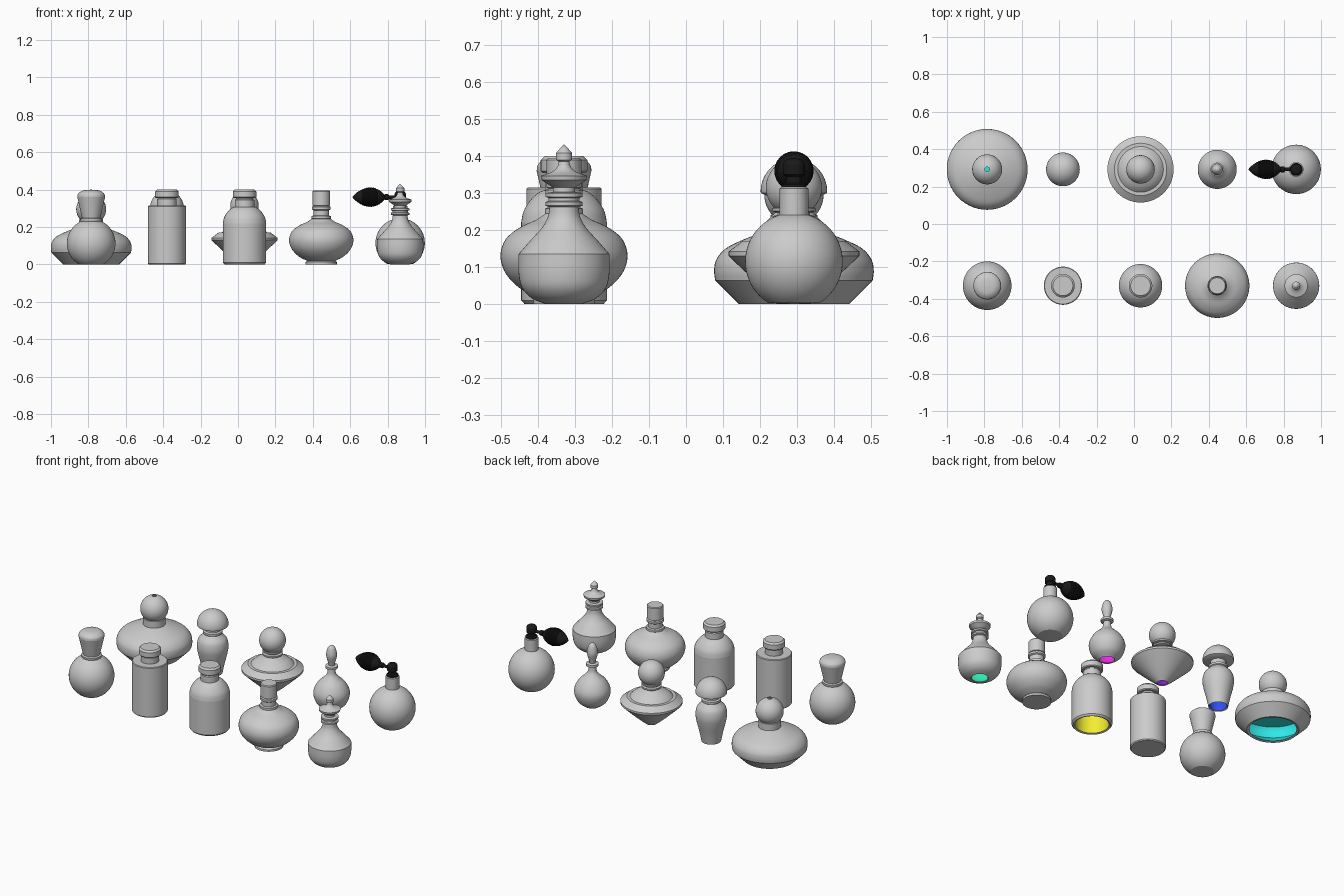
import bpy, bmesh, math
from math import sin, cos, pi, radians

SEG = 56


def material(name, col):
    m = bpy.data.materials.new(name)
    m.diffuse_color = (*col, 1)
    return m


def smooth(pts, n=5):
    # Catmull-Rom through the profile points
    out = []
    for i in range(len(pts) - 1):
        p0, p1 = pts[max(i - 1, 0)], pts[i]
        p2, p3 = pts[i + 1], pts[min(i + 2, len(pts) - 1)]
        for k in range(n):
            t = k / n
            out.append(tuple(max(0, 0.5 * (2 * b + (c - a) * t + (2 * a - 5 * b + 4 * c - d) * t * t
                                           + (3 * b - a - 3 * c + d) * t ** 3))
                             for a, b, c, d in zip(p0, p1, p2, p3)))
    return out + [pts[-1]]


def arc(r, zc, a0, a1, n=20):
    # part of a circle, angles measured from the equator
    return [(max(0, r * cos(radians(a0 + (a1 - a0) * i / n))),
             zc + r * sin(radians(a0 + (a1 - a0) * i / n))) for i in range(n + 1)]


def lathe(name, pts, at, z=0, mat=None, rot=(0, 0, 0)):
    bm = bmesh.new()
    rings = []
    for r, h in pts:
        if r < 1e-4:
            rings.append([bm.verts.new((0, 0, h))])
        else:
            rings.append([bm.verts.new((r * cos(2 * pi * k / SEG), r * sin(2 * pi * k / SEG), h))
                          for k in range(SEG)])
    for a, b in zip(rings, rings[1:]):
        for k in range(SEG):
            j = (k + 1) % SEG
            if len(a) == 1 and len(b) == 1:
                continue
            if len(a) == 1:
                bm.faces.new((a[0], b[j], b[k]))
            elif len(b) == 1:
                bm.faces.new((a[k], a[j], b[0]))
            else:
                bm.faces.new((a[k], a[j], b[j], b[k]))
    me = bpy.data.meshes.new(name)
    bm.to_mesh(me)
    bm.free()
    ob = bpy.data.objects.new(name, me)
    bpy.context.collection.objects.link(ob)
    ob.location = (at[0], at[1], z)
    ob.rotation_euler = rot
    if mat:
        me.materials.append(mat)
    bpy.ops.object.select_all(action='DESELECT')
    ob.select_set(True)
    bpy.context.view_layer.objects.active = ob
    bpy.ops.object.shade_smooth_by_angle(angle=radians(30))
    return ob


def liquid(name, body, at, level, col):
    # coloured filling that follows the inside of the open-bottomed glass
    r0 = body[0][0]
    pts = [(r0 * 0.9, 0.004)] + [(r - 0.01, h) for r, h in body if 0.01 < h < level]
    lathe(name, pts + [(pts[-1][0], level), (0, level)], at, mat=material(name + "_colour", col))


def open_body(name, body, at):
    r0 = body[0][0]
    lathe(name, [(r0 * 0.9, 0.004)] + body, at)


X = (-0.785, -0.38, 0.035, 0.445, 0.867)
front = [(x, -0.33) for x in X]
back = [(x, 0.292) for x in X]

# front 1: round bottle with flared stopper
p = front[0]
lathe("round_bottle", [(0, 0)] + arc(0.13, 0.113, -60, 66), p)
lathe("round_bottle_collar", [(0.053, 0.225), (0.058, 0.235), (0.058, 0.245), (0.048, 0.25)], p)
lathe("flared_stopper", [(0.048, 0.245), (0.074, 0.36)]
      + smooth([(0.074, 0.36), (0.07, 0.378), (0.045, 0.395), (0, 0.4)]), p)

# front 2 and 3: cylinder bottles with bevelled lids
def lid(name, p, z):
    lathe(name, [(0.052, z - 0.01), (0.052, z + 0.035), (0.046, z + 0.04), (0.046, 0.355), (0.058, 0.355),
                 (0.063, 0.36), (0.063, 0.39), (0.053, 0.4), (0, 0.4)], p)


p = front[1]
lathe("cylinder_bottle", [(0, 0), (0.097, 0), (0.102, 0.006), (0.102, 0.311), (0.098, 0.315), (0.05, 0.315)], p)
lid("cylinder_lid", p, 0.315)

p = front[2]
body = [(0.107, 0), (0.116, 0.01), (0.116, 0.22)] + smooth(
    [(0.116, 0.22), (0.109, 0.252), (0.09, 0.282), (0.068, 0.302), (0.052, 0.308)])
open_body("shouldered_bottle", body, p)
liquid("yellow_liquid", body, p, 0.19, (0.9, 0.85, 0.03))
lid("shouldered_lid", p, 0.31)

# front 4: squat bottle on a foot
p = front[3]
lathe("squat_bottle", [(0, 0), (0.083, 0), (0.083, 0.012), (0.076, 0.02)] + smooth(
    [(0.076, 0.02), (0.12, 0.043), (0.158, 0.083), (0.172, 0.13), (0.158, 0.175),
     (0.12, 0.207), (0.075, 0.228), (0.05, 0.245)]), p)
lathe("squat_neck", [(0.045, 0.24), (0.052, 0.245), (0.052, 0.258), (0.042, 0.262), (0.042, 0.29),
                     (0.05, 0.295), (0.05, 0.308), (0.042, 0.312)], p)
lathe("squat_cap", [(0.04, 0.312), (0.047, 0.315), (0.047, 0.39), (0.043, 0.395), (0, 0.395)], p)

# front 5: bowl bottle with disc stopper and finial
p = front[4]
body = smooth([(0.05, 0), (0.088, 0.016), (0.114, 0.045), (0.123, 0.085), (0.123, 0.135)]) + smooth(
    [(0.123, 0.135), (0.09, 0.173), (0.061, 0.205), (0.044, 0.235), (0.039, 0.265)])[1:]
open_body("bowl_bottle", body, p)
liquid("green_liquid", body, p, 0.14, (0.03, 0.8, 0.45))
lathe("bowl_collar", [(0.038, 0.262), (0.05, 0.266), (0.05, 0.276), (0.042, 0.279), (0.042, 0.287),
                      (0.05, 0.29), (0.05, 0.3), (0.03, 0.303)], p)
lathe("disc_stopper", [(0.03, 0.3), (0.03, 0.315), (0.06, 0.335), (0.062, 0.347)] + smooth(
    [(0.062, 0.347), (0.034, 0.357), (0.019, 0.37), (0.014, 0.385)])
    + [(0.022, 0.39), (0.022, 0.408), (0.01, 0.422), (0, 0.432)], p)

# back 1: wide bottle with pierced ball stopper
p = back[0]
body = [(0.149, 0), (0.213, 0.064)] + smooth(
    [(0.213, 0.064), (0.216, 0.09), (0.21, 0.12), (0.185, 0.15), (0.14, 0.173), (0.09, 0.192), (0.062, 0.2)])
open_body("wide_bottle", body, p)
liquid("cyan_liquid", body, p, 0.13, (0.03, 0.8, 0.8))
lathe("wide_neck", [(0.064, 0.195), (0.064, 0.24), (0.055, 0.245)], p)
lathe("wide_ball_stopper", arc(0.08, 0.295, -55, 81), p)

# back 2: vase bottle with mushroom stopper
p = back[1]
body = smooth([(0.056, 0), (0.068, 0.06), (0.084, 0.125), (0.09, 0.17), (0.082, 0.212), (0.06, 0.238), (0.05, 0.248)])
open_body("vase_bottle", body, p)
liquid("blue_liquid", body, p, 0.17, (0.03, 0.08, 0.85))
lathe("vase_neck", [(0.047, 0.245), (0.055, 0.252), (0.055, 0.265), (0.045, 0.27), (0.045, 0.3)], p)
lathe("mushroom_stopper", [(0, 0.293), (0.075, 0.293), (0.089, 0.3)] + arc(0.09, 0.304, 0, 90), p)

# back 3: saucer bottle with ball stopper
p = back[2]
body = smooth([(0.032, 0), (0.08, 0.04), (0.14, 0.095), (0.177, 0.13)]) + [(0.177, 0.142), (0.14, 0.17), (0.122, 0.17)] \
    + smooth([(0.122, 0.17), (0.1, 0.19), (0.068, 0.208), (0.042, 0.22)])[1:]
open_body("saucer_bottle", body, p)
liquid("purple_liquid", body, p, 0.125, (0.3, 0.03, 0.75))
lathe("saucer_neck", [(0.042, 0.215), (0.042, 0.226), (0.058, 0.229), (0.058, 0.238), (0.044, 0.241),
                      (0.044, 0.248), (0.058, 0.251), (0.058, 0.26), (0.04, 0.263)], p)
lathe("saucer_ball_stopper", arc(0.076, 0.315, -60, 90), p)

# back 4: drop bottle with tear stopper
p = back[3]
body = smooth([(0.044, 0), (0.082, 0.03), (0.102, 0.075), (0.101, 0.115), (0.078, 0.158),
               (0.045, 0.19), (0.026, 0.215), (0.021, 0.25)])
open_body("drop_bottle", body, p)
liquid("magenta_liquid", body, p, 0.13, (0.85, 0.03, 0.8))
lathe("drop_collar", [(0.02, 0.247), (0.036, 0.252), (0.036, 0.266), (0.018, 0.27)], p)
lathe("tear_stopper", smooth([(0.016, 0.268), (0.02, 0.285), (0.031, 0.33), (0.024, 0.37), (0.012, 0.388), (0, 0.394)]), p)

# back 5: atomiser with black pump and squeeze bulb
p = back[4]
black = material("black_rubber", (0.01, 0.01, 0.01))
lathe("atomiser_bottle", [(0, 0)] + arc(0.132, 0.115, -58, 73), p)
lathe("atomiser_neck", [(0.039, 0.235), (0.039, 0.312), (0.034, 0.316), (0, 0.316)], p)
lathe("pump_head", [(0.034, 0.314), (0.034, 0.324), (0.022, 0.328), (0.022, 0.345), (0.03, 0.35), (0.03, 0.378)]
      + smooth([(0.03, 0.378), (0.022, 0.39), (0, 0.395)]), p, mat=black)
side = (0, -pi / 2, 0)
lathe("pump_tube", [(0.009, 0), (0.009, 0.06), (0.016, 0.064), (0.016, 0.082), (0.009, 0.085)], p, 0.36, black, side)
ribs = [(max(0, 0.053 * sin(pi * (i / 36) ** 0.9) ** 0.75 * (1 if i % 2 else 0.955)), 0.078 + 0.177 * i / 36)
        for i in range(37)]
lathe("squeeze_bulb", ribs, p, 0.36, black, side)
